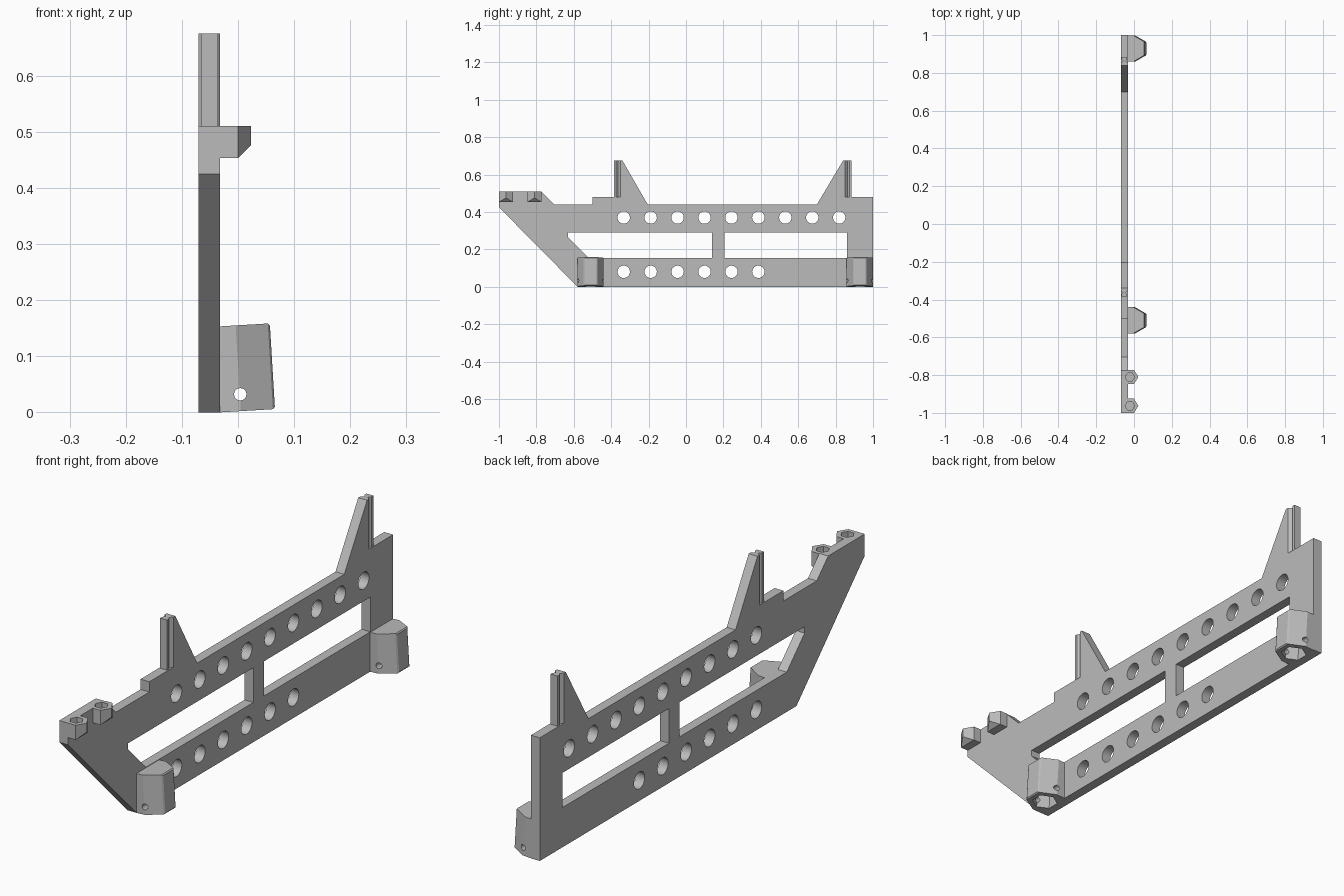
import bpy, bmesh
from math import pi, sin, cos
from mathutils import Matrix, Vector

if "Cube" in bpy.data.objects:
    bpy.data.objects.remove(bpy.data.objects["Cube"])

grey = bpy.data.materials.new("plain grey")
grey.use_nodes = True
grey.diffuse_color = (0.5, 0.5, 0.5, 1)
grey.node_tree.nodes["Principled BSDF"].inputs["Base Color"].default_value = (0.5, 0.5, 0.5, 1)

BACK, FACE = -0.07, -0.032      # plate sides
TILT = Matrix.Translation((0.005, 0, 0.002)) @ Matrix.Rotation(-0.06, 4, 'Y')


def ring(cx, cy, r, n, start=0.0):
    return [(cx + r * cos(start + 2 * pi * i / n), cy + r * sin(start + 2 * pi * i / n)) for i in range(n)]


def prism(bm, points, axis, lo, hi, matrix=Matrix()):
    """Add a closed prism: the outline is drawn in the plane across the axis."""
    place = {'x': lambda a, b, t: (t, a, b),
             'y': lambda a, b, t: (a, t, b),
             'z': lambda a, b, t: (a, b, t)}[axis]
    low = [bm.verts.new(matrix @ Vector(place(a, b, lo))) for a, b in points]
    high = [bm.verts.new(matrix @ Vector(place(a, b, hi))) for a, b in points]
    bm.faces.new(low)
    bm.faces.new(high)
    for i in range(len(points)):
        j = (i + 1) % len(points)
        bm.faces.new((low[i], low[j], high[j], high[i]))


def finish(name, bm):
    bmesh.ops.recalc_face_normals(bm, faces=bm.faces)
    mesh = bpy.data.meshes.new(name)
    bm.to_mesh(mesh)
    bm.free()
    mesh.materials.append(grey)
    obj = bpy.data.objects.new(name, mesh)
    bpy.context.collection.objects.link(obj)
    return obj


def cut(obj, cutter):
    mod = obj.modifiers.new("cut", 'BOOLEAN')
    mod.operation = 'DIFFERENCE'
    mod.solver = 'EXACT'
    mod.object = cutter
    cutter.hide_render = True
    bpy.context.view_layer.update()
    result = obj.evaluated_get(bpy.context.evaluated_depsgraph_get())
    mesh = bpy.data.meshes.new_from_object(result)
    obj.modifiers.clear()
    obj.data = mesh


# Side plate with two pointed posts
bm = bmesh.new()
prism(bm, [(-0.58, 0), (1, 0), (1, 0.48), (0.885, 0.48), (0.885, 0.675), (0.84, 0.675),
           (0.70, 0.44), (-0.205, 0.44), (-0.34, 0.675), (-0.385, 0.675), (-0.385, 0.48),
           (-0.50, 0.48), (-0.50, 0.44), (-0.705, 0.44), (-0.775, 0.51), (-1, 0.51),
           (-1, 0.425)], 'x', BACK, FACE)
plate = finish("side_plate", bm)

# Windows, round holes and post grooves
bm = bmesh.new()
prism(bm, [(-0.63, 0.29), (-0.63, 0.265), (-0.52, 0.155), (0.14, 0.155), (0.14, 0.29)], 'x', -0.1, 0)
prism(bm, [(0.205, 0.155), (0.86, 0.155), (0.86, 0.29), (0.205, 0.29)], 'x', -0.1, 0)
for height, count in ((0.37, 9), (0.08, 6)):
    for i in range(count):
        prism(bm, ring(-0.333 + 0.144 * i, height, 0.033, 32), 'x', -0.1, 0)
for edge, inward in ((-0.385, 1), (0.885, -1)):
    for side, depth in ((BACK, 1), (FACE, -1)):
        outline = [(-0.02, -0.02), (0.004, -0.02), (0.004, 0.012), (0.012, 0.022),
                   (0, 0.034), (-0.02, 0.034)]
        prism(bm, [(side + depth * d, edge + inward * w) for d, w in outline], 'z', 0.48, 0.7)
openings = finish("openings_cutter", bm)
cut(plate, openings)

# Nut pads on the front arm, undersides sloped
pads = []
for name, y in (("front_nut_pad", -0.9625), ("rear_nut_pad", -0.81)):
    bm = bmesh.new()
    prism(bm, [(FACE, y - 0.0375), (0, y - 0.0375), (0.023, y), (0, y + 0.0375),
               (FACE, y + 0.0375)], 'z', 0.453, 0.51)
    cutaway = bmesh.ops.bisect_plane(bm, geom=bm.verts[:] + bm.edges[:] + bm.faces[:], dist=1e-5,
                                     plane_co=(0.0005, 0, 0.453), plane_no=(1, 0, -1), clear_outer=True)
    bmesh.ops.holes_fill(bm, edges=[e for e in bm.edges if e.is_boundary])
    pads.append(finish(name, bm))

# Tilted hexagonal foot sockets
sockets = []
for name, y in (("front_foot_socket", -0.51), ("rear_foot_socket", 0.929)):
    bm = bmesh.new()
    prism(bm, [(-0.042, y - 0.07), (0, y - 0.07), (0.061, y - 0.035), (0.061, y + 0.035),
               (0, y + 0.07), (-0.042, y + 0.07)], 'z', 0, 0.153, TILT)
    outer = [e for e in bm.edges if all(v.co.x > 0.04 for v in e.verts)]
    bmesh.ops.bevel(bm, geom=outer, offset=0.004, segments=1, affect='EDGES')
    sockets.append(finish(name, bm))

# Nut pockets in the pads and sockets, with cross pin holes
bm = bmesh.new()
for y in (-0.9625, -0.81):
    prism(bm, ring(-0.022, y, 0.025, 6), 'z', 0.475, 0.55)
for y in (-0.51, 0.929):
    prism(bm, ring(0, y, 0.047, 6, pi / 2), 'z', -0.05, 0.1, TILT)
pockets = finish("pocket_cutter", bm)
bm = bmesh.new()
for y in (-0.51, 0.929):
    prism(bm, ring(0.004, 0.032, 0.011, 20), 'y', y - 0.1, y + 0.1)
pins = finish("pin_hole_cutter", bm)

for part in [plate] + pads + sockets:
    cut(part, pockets)
for part in sockets:
    cut(part, pins)
for cutter in (openings, pockets, pins):
    bpy.data.objects.remove(cutter)

# Smooth the round holes, keep all corners sharp
bpy.ops.object.select_all(action='DESELECT')
for part in [plate] + pads + sockets:
    part.select_set(True)
bpy.context.view_layer.objects.active = plate
bpy.ops.object.shade_smooth_by_angle(angle=pi / 7)
